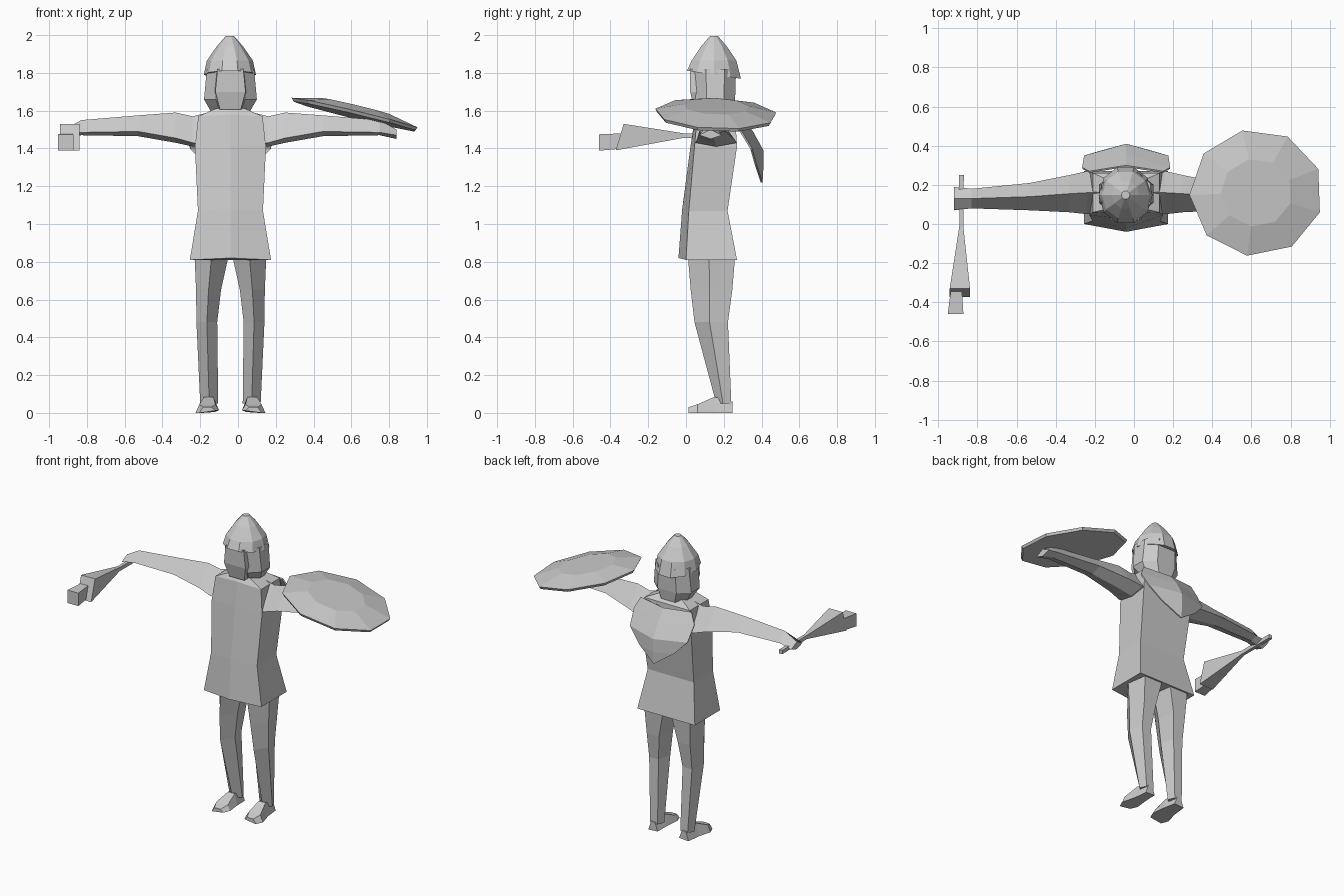
import bpy, bmesh, math
from mathutils import Vector

if "Cube" in bpy.data.objects:
    bpy.data.objects.remove(bpy.data.objects["Cube"])

CX = -0.04  # centre line of the figure
grey = bpy.data.materials.new("light_grey")
grey.diffuse_color = (0.6, 0.6, 0.6, 1)
grey.use_nodes = True
grey.node_tree.nodes["Principled BSDF"].inputs["Base Color"].default_value = grey.diffuse_color


def make(name, verts, faces):
    bm = bmesh.new()
    vs = [bm.verts.new(v) for v in verts]
    for f in faces:
        bm.faces.new([vs[i] for i in f])
    bmesh.ops.recalc_face_normals(bm, faces=bm.faces)
    me = bpy.data.meshes.new(name)
    bm.to_mesh(me)
    bm.free()
    me.materials.append(grey)
    ob = bpy.data.objects.new(name, me)
    bpy.context.collection.objects.link(ob)
    return ob


def loft(name, rings):
    """Skin a list of equal-length rings and cap both ends."""
    n = len(rings[0])
    faces = [(r * n + i, r * n + (i + 1) % n, (r + 1) * n + (i + 1) % n, (r + 1) * n + i)
             for r in range(len(rings) - 1) for i in range(n)]
    faces += [tuple(range(n)), tuple(range((len(rings) - 1) * n, len(rings) * n))]
    return make(name, [p for r in rings for p in r], faces)


# Tunic: front ridge, flat sides and back
tunic = []
for z, w, ridge, corner, back in [(0.81, 0.215, -0.04, 0.0, 0.27), (1.07, 0.172, -0.02, 0.015, 0.22),
                                  (1.41, 0.188, 0.025, 0.045, 0.27), (1.57, 0.17, 0.05, 0.06, 0.26),
                                  (1.61, 0.08, 0.07, 0.08, 0.22)]:
    tunic.append([(CX, ridge, z + 0.01), (CX + w, corner, z), (CX + w, back, z),
                  (CX - w, back, z), (CX - w, corner, z)])
loft("tunic", tunic)

for side, label in ((-1, "right"), (1, "left")):
    def X(d):
        return CX + side * d

    # Arm: ridge on top, wide lower edge
    arm = []
    for d, y0, y1, zt, zs, zb in [(0.12, 0.06, 0.26, 1.59, 1.43, 1.41), (0.20, 0.05, 0.27, 1.57, 1.43, 1.41),
                                  (0.29, 0.06, 0.25, 1.59, 1.455, 1.43), (0.49, 0.07, 0.21, 1.575, 1.49, 1.465),
                                  (0.79, 0.08, 0.18, 1.55, 1.485, 1.47), (0.88, 0.07, 0.19, 1.50, 1.47, 1.45)]:
        ym = (y0 + y1) / 2
        arm.append([(X(d), ym, zt), (X(d), y0, zs), (X(d), ym, zb), (X(d), y1, zs)])
    loft(label + "_arm", arm)

    # Leg: front edge in the middle
    leg = []
    for z, a, b, y0, y1 in [(0.83, 0.01, 0.19, 0.01, 0.26), (0.65, 0.05, 0.182, 0.025, 0.245),
                            (0.48, 0.07, 0.18, 0.045, 0.222), (0.05, 0.065, 0.16, 0.16, 0.24)]:
        m, ys = (a + b) / 2, y0 + (y1 - y0) * 0.45
        leg.append([(X(m), y0, z), (X(b), ys, z), (X(b - 0.02), y1, z),
                    (X(a + 0.02), y1, z), (X(a), ys, z)])
    loft(label + "_leg", leg)

    # Foot: wedge flaring to the toe
    foot = []
    for y, a, b, zt in [(0.245, 0.08, 0.15, 0.06), (0.15, 0.07, 0.16, 0.085),
                        (0.06, 0.06, 0.185, 0.045), (0.012, 0.08, 0.165, 0.03)]:
        foot.append([(X(a), y, 0.005 if y > 0.2 else 0.012), (X(b), y, 0.0),
                     (X(b - 0.02), y, zt), (X(a + 0.02), y, zt)])
    loft(label + "_foot", foot)


# Helmet: pointed crown, sloping band, rim lower at the back
def round_ring(rx, ry, z, tilt=0.0, n=10):
    out = []
    for i in range(n):
        a = 2 * math.pi * (i + 0.5) / n - math.pi / 2
        out.append((CX - 0.003 + rx * math.cos(a), 0.148 + ry * math.sin(a), z - tilt * math.sin(a)))
    return out


loft("helmet", [round_ring(0.138, 0.15, 1.79, 0.022), round_ring(0.122, 0.125, 1.865),
                round_ring(0.07, 0.072, 1.94), round_ring(0.022, 0.022, 1.995)])

# Hair around the sides and back
hair = []
for z, w, y0, y1 in [(1.59, 0.10, 0.09, 0.25), (1.66, 0.14, 0.05, 0.26), (1.82, 0.125, 0.045, 0.265)]:
    hair.append([(CX - w * 0.55, y0, z), (CX + w * 0.55, y0, z), (CX + w, y0 + 0.06, z), (CX + w, y1 - 0.06, z),
                 (CX + w * 0.5, y1, z), (CX - w * 0.5, y1, z), (CX - w, y1 - 0.06, z), (CX - w, y0 + 0.06, z)])
loft("hair", hair)

# Face block
face = []
for z, w, y0 in [(1.605, 0.055, 0.045), (1.70, 0.08, 0.022), (1.82, 0.068, 0.02)]:
    face.append([(CX - w, y0, z), (CX + w, y0, z), (CX + w * 1.15, 0.16, z), (CX - w * 1.15, 0.16, z)])
loft("face", face)

# Short cape hanging off the back
rows = []
for z, w, ym, ys in [(1.57, 0.19, 0.30, 0.27), (1.50, 0.225, 0.355, 0.29),
                     (1.40, 0.215, 0.41, 0.35), (1.31, 0.13, 0.41, 0.375)]:
    rows += [(CX - w, ys, z), (CX, ym, z - 0.01), (CX + w, ys, z)]
quads = [(r * 3 + i, r * 3 + i + 1, r * 3 + i + 4, r * 3 + i + 3) for r in range(3) for i in range(2)]
cape = make("cape", rows + [(CX, 0.405, 1.22)], quads + [(9, 10, 12), (10, 11, 12)])
cape.modifiers.new("thickness", "SOLIDIFY").thickness = 0.01


# Shield: tilted nine-sided dome
def shield_ring(r, lift):
    out = []
    for i in range(9):
        a = 2 * math.pi * i / 9 + math.radians(22)
        x, y = 0.625 + r * 1.02 * math.cos(a), 0.16 + r * 0.97 * math.sin(a)
        out.append((x, y, 1.58 - 0.24 * (x - 0.625) - 0.04 * (y - 0.16) + lift))
    return out


loft("shield", [shield_ring(0.325, -0.012), shield_ring(0.335, 0.006), shield_ring(0.18, 0.043)])


# Weapon: thin grip, flared head, blunt end block
def block(y, x0, x1, z0, z1, lean=0.0):
    return [(x0, y - lean, z0), (x1, y - lean, z0), (x1, y, z1), (x0, y, z1)]


loft("weapon_grip", [block(0.25, -0.895, -0.87, 1.455, 1.48), block(-0.05, -0.892, -0.872, 1.455, 1.48)])
loft("weapon_head", [block(0.02, -0.888, -0.876, 1.462, 1.475),
                     block(-0.33, -0.942, -0.838, 1.39, 1.53, 0.042)])
loft("weapon_end", [block(-0.33, -0.935, -0.88, 1.40, 1.48), block(-0.46, -0.952, -0.872, 1.388, 1.475)])
